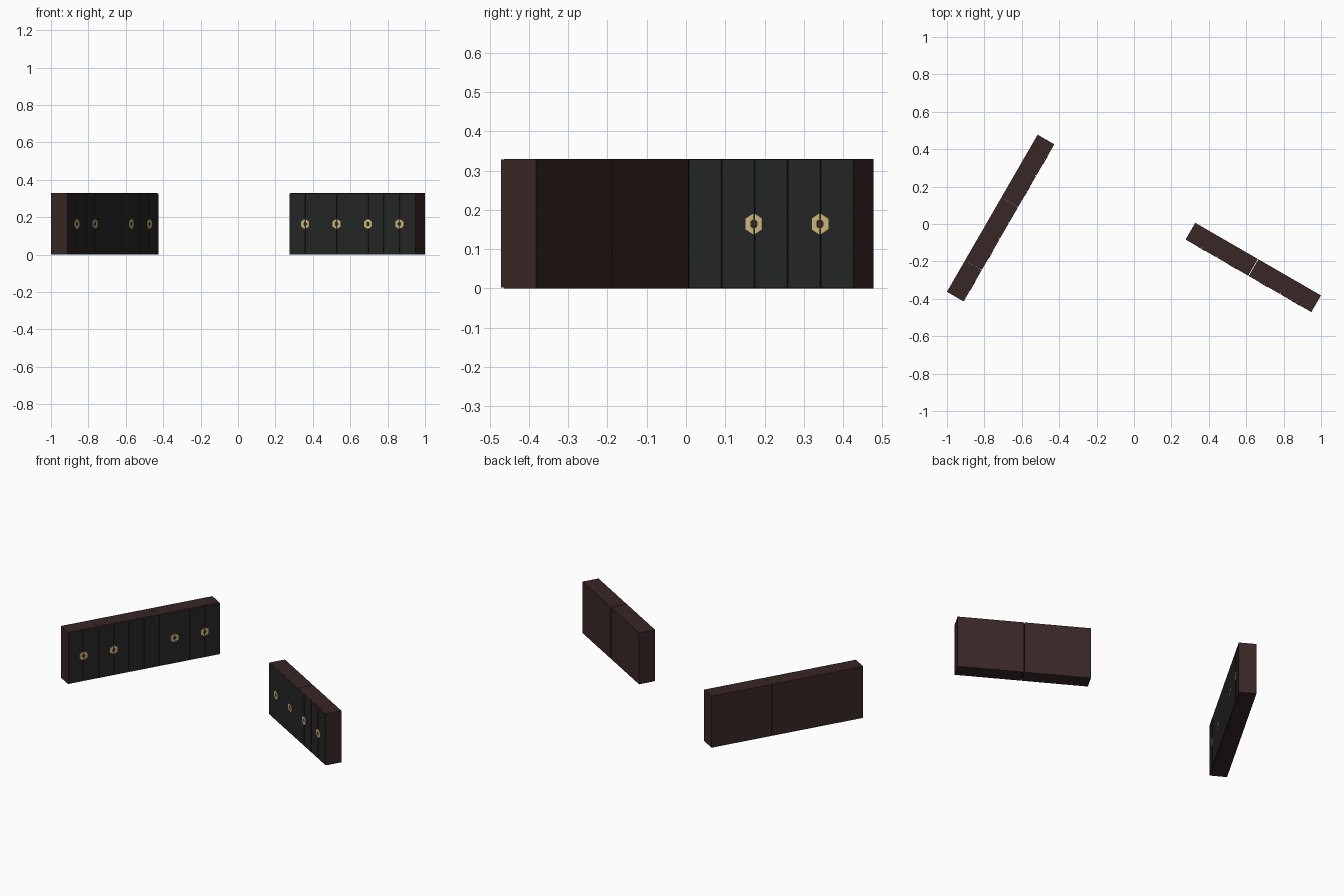
import bpy, bmesh, math
from mathutils import Matrix, Vector

if "Cube" in bpy.data.objects:
    bpy.data.objects.remove(bpy.data.objects["Cube"])

H, D, M = 0.329, 0.103, 0.194      # height, depth, module width
T = 0.009                          # door thickness
GAP = 0.0025                       # gap between door leaves


def material(name, rgb):
    m = bpy.data.materials.new(name)
    m.diffuse_color = (*rgb, 1)
    m.use_nodes = True
    m.node_tree.nodes["Principled BSDF"].inputs["Base Color"].default_value = m.diffuse_color
    return m


WOOD = material("dark red wood", (0.042, 0.020, 0.020))
CHAR = material("charcoal door", (0.0185, 0.0195, 0.019))
GOLD = material("pale brass", (0.66, 0.49, 0.20))


def finish(name, bm, mats, frame):
    me = bpy.data.meshes.new(name)
    bmesh.ops.recalc_face_normals(bm, faces=bm.faces)
    bm.normal_update()
    # charcoal only on the front of two-colour parts
    if len(mats) > 1:
        for f in bm.faces:
            f.material_index = 1 if f.normal.y < -0.9 else 0
    bm.to_mesh(me)
    bm.free()
    for m in mats:
        me.materials.append(m)
    ob = bpy.data.objects.new(name, me)
    ob.matrix_world = frame
    bpy.context.collection.objects.link(ob)


def box(name, x0, x1, y0, y1, z0, z1, mats, frame):
    bm = bmesh.new()
    size = Matrix.Diagonal((x1 - x0, y1 - y0, z1 - z0, 1))
    mid = Matrix.Translation(((x0 + x1) / 2, (y0 + y1) / 2, (z0 + z1) / 2))
    bmesh.ops.create_cube(bm, size=1, matrix=mid @ size)
    finish(name, bm, mats, frame)


def prism(name, pts, y0, y1, mat, frame):
    bm = bmesh.new()
    f = bm.faces.new([bm.verts.new((x, y0, z)) for x, z in pts])
    ext = bmesh.ops.extrude_face_region(bm, geom=[f])
    vs = [g for g in ext["geom"] if isinstance(g, bmesh.types.BMVert)]
    bmesh.ops.translate(bm, verts=vs, vec=Vector((0, y1 - y0, 0)))
    finish(name, bm, [mat], frame)


def handle(cx, cz, frame):
    # hexagonal ring split into two halves by the door gap
    R, r, s = 0.028, 0.011, GAP / 2
    for side in (-1, 1):
        w = R * math.cos(math.pi / 6)
        top = R - s * math.tan(math.pi / 6)
        pts = [(s, top), (w, R / 2), (w, -R / 2), (s, -top)]
        a0 = math.acos(s / r)
        for i in range(9):
            a = -a0 + 2 * a0 * i / 8
            pts.append((r * math.cos(a), r * math.sin(a)))
        pts = [(cx + side * x, cz + z) for x, z in pts]
        prism("handle_half", pts, -0.002, 0.001, GOLD, frame)
    # dark finger hole
    hole = [(cx + r * math.cos(i * math.pi / 8), cz + r * math.sin(i * math.pi / 8))
            for i in range(16)]
    prism("finger_hole", hole, -0.0005, 0.001, WOOD, frame)


def cabinet(name, x, y, angle, units, seam, plain=()):
    frame = Matrix.Translation((x, y, 0)) @ Matrix.Rotation(math.radians(angle), 4, 'Z')
    start, total = 0, sum(units)
    for n in units:
        # carcass unit, with a narrow seam to its neighbours
        a = start * M + (seam / 2 if start else 0)
        start += n
        b = start * M - (seam / 2 if start < total else 0)
        box(name + "_carcass", a, b, T, D, 0, H, [WOOD], frame)
    for i in range(total):
        # pair of door leaves per module
        for k in range(2):
            a = (i + k / 2) * M
            b = a + M / 2
            a += GAP / 2 if i + k else 0
            b -= GAP / 2 if i + k < total else 0
            box(name + "_door", a, b, 0, T + 0.0002, 0.002, H - 0.001, [WOOD, CHAR], frame)
        if i not in plain:
            handle((i + 0.5) * M, 0.164, frame)


cabinet("long_cabinet", -0.911, -0.414, 60, (1, 2, 2), 0.001, plain=(2,))
cabinet("short_cabinet", 0.276, -0.083, -30, (2, 2), 0.004)
